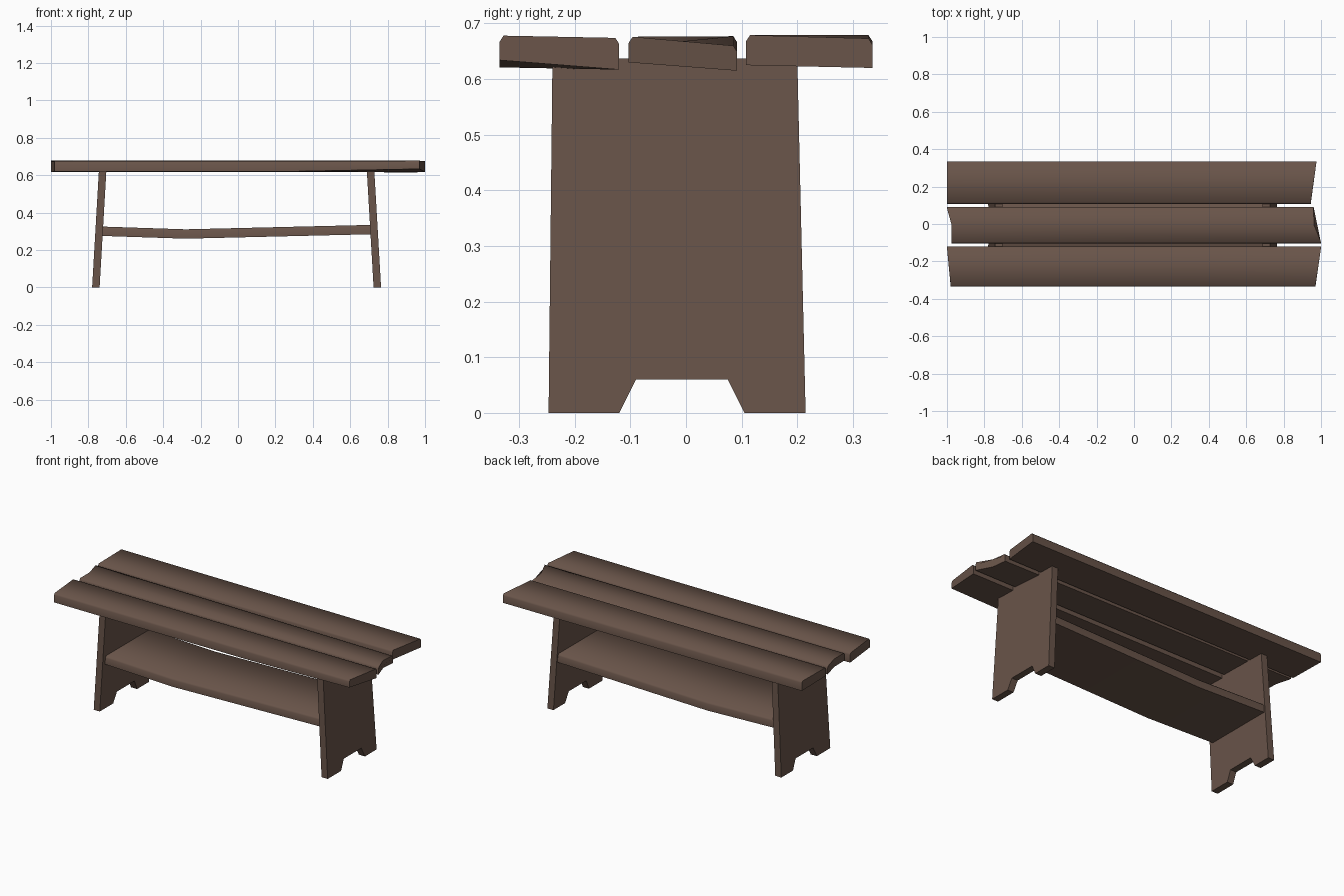
import bpy
import bmesh
import math

cube = bpy.data.objects.get("Cube")
if cube:
    bpy.data.objects.remove(cube, do_unlink=True)

# Single dark wood colour
wood = bpy.data.materials.new("dark_wood")
wood.use_nodes = True
colour = (0.141, 0.089, 0.067, 1)
wood.diffuse_color = colour
wood.node_tree.nodes["Principled BSDF"].inputs["Base Color"].default_value = colour


def loft(name, rings, angle):
    """Skin a closed solid through rings of points."""
    bm = bmesh.new()
    loops = [[bm.verts.new(p) for p in ring] for ring in rings]
    n = len(loops[0])
    for a, b in zip(loops, loops[1:]):
        for i in range(n):
            j = (i + 1) % n
            bm.faces.new((a[i], a[j], b[j], b[i]))
    bm.faces.new(loops[0])
    bm.faces.new(loops[-1])
    bmesh.ops.recalc_face_normals(bm, faces=bm.faces)
    mesh = bpy.data.meshes.new(name)
    bm.to_mesh(mesh)
    bm.free()
    mesh.materials.append(wood)
    obj = bpy.data.objects.new(name, mesh)
    bpy.context.collection.objects.link(obj)
    bpy.ops.object.select_all(action="DESELECT")
    obj.select_set(True)
    bpy.context.view_layer.objects.active = obj
    bpy.ops.object.shade_smooth_by_angle(angle=math.radians(angle))
    return obj


def plank(name, y0, y1, stations):
    """Board with chamfered top edges; a station is x across the width,
    then top and bottom heights at the y0 and y1 sides."""
    rings = []
    for xs, top0, top1, bot0, bot1 in stations:
        last = len(xs) - 1
        bottom, top = [], []
        for i, x in enumerate(xs):
            f = i / last
            y = y0 + (y1 - y0) * f
            inset = 0.007 * (1 if i == 0 else -1 if i == last else 0)
            bottom.append((x, y, bot0 + (bot1 - bot0) * f))
            top.append((x, y + inset, top0 + (top1 - top0) * f))
        side0 = (xs[0], y0, top0 - 0.011)
        side1 = (xs[-1], y1, top1 - 0.011)
        rings.append(bottom + [side1] + top[::-1] + [side0])
    return loft(name, rings, 70)


# Seat: three hand-cut, slightly twisted planks
plank("seat_plank_front", -0.335, -0.12, [
    ((-0.98, -1.0), 0.675, 0.674, 0.621, 0.617),
    ((0.3, 0.3), 0.675, 0.674, 0.621, 0.617),
    ((0.97, 1.0), 0.678, 0.674, 0.634, 0.617)])
plank("seat_plank_middle", -0.103, 0.092, [
    ((-0.975, -0.975, -1.0), 0.676, 0.677, 0.63, 0.628),
    ((1.0, 0.962, 0.96), 0.676, 0.66, 0.63, 0.615)])
plank("seat_plank_back", 0.108, 0.335, [
    ((-1.0, -1.0), 0.676, 0.679, 0.626, 0.622),
    ((0.945, 0.975), 0.679, 0.673, 0.625, 0.62)])

# Sagging shelf between the legs
plank("shelf", -0.22, 0.2, [
    ((-0.735, -0.735), 0.326, 0.326, 0.276, 0.276),
    ((-0.28, -0.28), 0.311, 0.311, 0.261, 0.261),
    ((0.725, 0.725), 0.335, 0.335, 0.285, 0.285)])

# Leaning leg boards with a notch cut between the feet
leg_profile = [(-0.247, 0), (-0.12, 0), (-0.09, 0.06), (0.075, 0.06),
               (0.105, 0), (0.215, 0), (0.2, 0.637), (-0.24, 0.637)]
for name, side, foot in (("leg_right", -1, 0.78), ("leg_left", 1, 0.765)):
    rings = [[(side * (foot - depth - 0.058 * z), y, z) for y, z in leg_profile]
             for depth in (0, 0.04)]
    loft(name, rings, 30)
